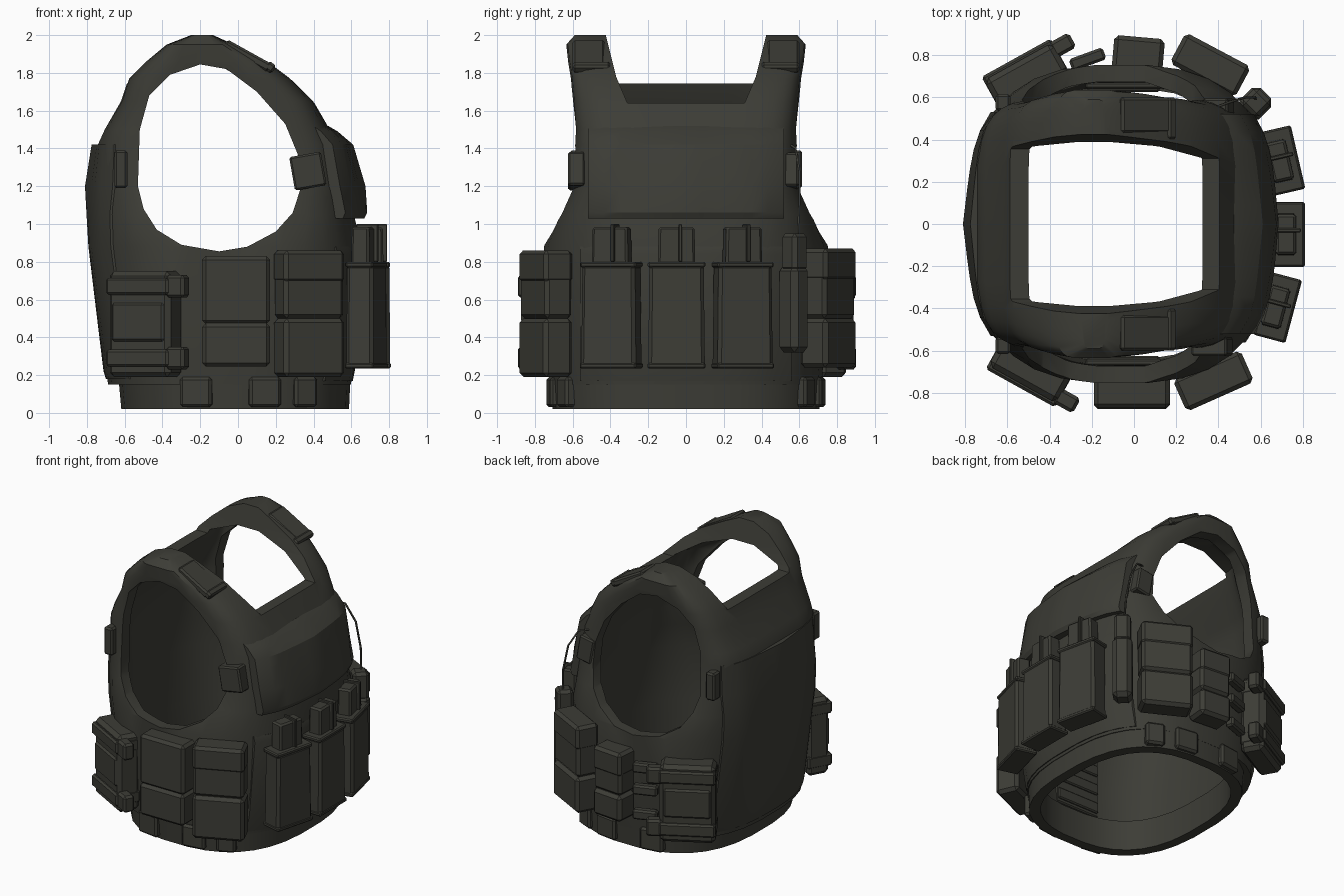
import bpy, bmesh
from math import cos, sin, pi, radians
from mathutils import Matrix, Euler, Vector

cube = bpy.data.objects.get("Cube")
if cube:
    bpy.data.objects.remove(cube, do_unlink=True)

fabric = bpy.data.materials.new("dark olive fabric")
fabric.use_nodes = True
COLOUR = (0.046, 0.046, 0.037, 1)
fabric.diffuse_color = COLOUR
fabric.node_tree.nodes["Principled BSDF"].inputs["Base Color"].default_value = COLOUR


def finish(name, bm, angle=30):
    bmesh.ops.recalc_face_normals(bm, faces=bm.faces)
    mesh = bpy.data.meshes.new(name)
    bm.to_mesh(mesh)
    bm.free()
    mesh.materials.append(fabric)
    ob = bpy.data.objects.new(name, mesh)
    bpy.context.collection.objects.link(ob)
    smooth(ob, angle)
    return ob


def smooth(ob, angle=30):
    bpy.ops.object.select_all(action='DESELECT')
    ob.select_set(True)
    bpy.context.view_layer.objects.active = ob
    bpy.ops.object.shade_smooth_by_angle(angle=radians(angle))


def loft(name, rings, angle=30):
    """Closed solid through rings of equal point count."""
    bm = bmesh.new()
    loops = [[bm.verts.new(p) for p in ring] for ring in rings]
    n = len(loops[0])
    for a, b in zip(loops, loops[1:]):
        for i in range(n):
            j = (i + 1) % n
            bm.faces.new((a[i], a[j], b[j], b[i]))
    bm.faces.new(loops[0])
    bm.faces.new(loops[-1])
    return finish(name, bm, angle)


def oval(z, back, front, w, n, wedge=0, sides=32):
    """Rounded-square ring at height z; wedge makes the front and back slightly pointed."""
    c, a = (front + back) / 2, (front - back) / 2
    ring = []
    for i in range(sides):
        t = 2 * pi * (i + 0.5) / sides
        x, y = cos(t), sin(t)
        p = 2 / n
        py = w * abs(y) ** p * (1 if y > 0 else -1)
        ring.append((c + (a - wedge * abs(py)) * abs(x) ** p * (1 if x > 0 else -1), py, z))
    return ring


def box(name, pos, size, yaw=0, pitch=0, bevel=0.015, top=1.0, offset=(0, 0, 0)):
    """Bevelled box; local x points outward, top scales the upper end."""
    bm = bmesh.new()
    bmesh.ops.create_cube(bm, size=1)
    for v in bm.verts:
        s = top if v.co.z > 0 else 1
        v.co = Vector((v.co.x * size[0] * s, v.co.y * size[1] * s, v.co.z * size[2]))
        v.co += Vector(offset)
    bmesh.ops.bevel(bm, geom=bm.edges[:], offset=bevel, segments=1, affect='EDGES')
    bm.transform(Matrix.Translation(pos) @ Euler((0, radians(pitch), radians(yaw))).to_matrix().to_4x4())
    return finish(name, bm, 25)


def cut(ob, cutter):
    cutter.hide_render = True
    mod = ob.modifiers.new("cut", 'BOOLEAN')
    mod.operation, mod.solver, mod.object = 'DIFFERENCE', 'EXACT', cutter
    bpy.context.view_layer.objects.active = ob
    bpy.ops.object.modifier_apply(modifier=mod.name)
    bpy.data.objects.remove(cutter, do_unlink=True)


# Vest shell: height, back x, front x, half width, squareness, wedge
ROWS = [(.15, -.69, .60, .72, 2.7, 0), (.5, -.74, .65, .75, 2.6, 0), (.88, -.78, .66, .755, 2.7, 0),
        (1.05, -.79, .63, .68, 3.8, .08), (1.2, -.80, .62, .61, 5, .12), (1.42, -.77, .56, .595, 6, .1),
        (1.5, -.72, .50, .59, 6, .05), (1.65, -.62, .40, .60, 6, 0), (1.77, -.58, .28, .61, 6, 0),
        (1.86, -.49, .16, .625, 6, 0), (1.95, -.38, -.02, .635, 6, 0), (2.0, -.25, -.13, .59, 6, 0)]
vest = loft("vest_shell", [oval(*r) for r in ROWS])
T = 0.08
hollow = [oval(z, b + T, f - T, w - T, n, k) for z, b, f, w, n, k in ROWS if z < 1.7]
hollow[0] = [(x, y, 0) for x, y, z in hollow[0]]
hollow += [oval(1.77, -.49, .13, .53, 6), oval(1.85, -.28, -.1, .53, 6)]
cut(vest, loft("hollow_cutter", hollow))

# Arm openings
ARM = [(-.2, 1.845), (-.06, 1.82), (.1, 1.7), (.25, 1.53), (.32, 1.36), (.335, 1.2), (.29, 1.06),
       (.2, .96), (.05, .88), (-.1, .855), (-.3, .89), (-.43, .97), (-.5, 1.08), (-.53, 1.2),
       (-.52, 1.5), (-.47, 1.68), (-.36, 1.79)]
cut(vest, loft("arm_cutter", [[(x, s, z) for x, z in ARM] for s in (-1, 1)]))

# Neck opening, lower at the chest than at the back
for low, half, x0, x1 in ((1.64, .31, -.15, 1), (1.745, .355, -1, -.1)):
    edge = [(half, low), (.37, 1.78), (.4, 1.9), (.45, 2.1)]
    neck = edge + [(-y, z) for y, z in reversed(edge)]
    cut(vest, loft("neck_cutter", [[(x, y, z) for y, z in neck] for x in (x0, x1)]))
smooth(vest)


def shell_x(z, y, side):
    """x of the shell's outside at height z and width y."""
    for a, b in zip(ROWS, ROWS[1:]):
        if a[0] <= z <= b[0]:
            t = (z - a[0]) / (b[0] - a[0])
            _, back, front, w, n, k = [p + (q - p) * t for p, q in zip(a, b)]
            reach = (front - back) / 2 - k * abs(y)
            return (front + back) / 2 + side * reach * (1 - min(1, abs(y) / w) ** n) ** (1 / n)


def panel(name, side, half, levels):
    """Curved slab lying on the shell, with a thickness per level."""
    ys = [half * (i / 6 - 1) for i in range(13)]
    rings = []
    for z, thick in levels:
        rings.append([(shell_x(z, y, side) + side * thick, y, z) for y in ys] +
                     [(shell_x(z, y, side) - side * .03, y, z) for y in reversed(ys)])
    return loft(name, rings)


panel("chest_flap", 1, .52, [(1.03, .035), (1.06, .055), (1.2, .055), (1.42, .05), (1.49, .02), (1.52, -.01)])
panel("back_panel", -1, .53, [(.18, .005), (.22, .012), (.88, .012), (1.05, .012), (1.2, .01), (1.42, .005)])
panel("chest_placard", 1, .56, [(.17, .005), (.3, .012), (.84, .012), (.88, .0)])

# Waist belt
belt = loft("waist_belt", [oval(.02, -.62, .59, .71, 2.6), oval(.24, -.64, .60, .725, 2.6)])
cut(belt, loft("belt_cutter", [oval(z, -.55, .52, .64, 2.6) for z in (-.1, .5)]))
smooth(belt)

# Chest magazine pouches
for tag, pos, yaw in (("left", (.70, .3, 0), 13), ("middle", (.73, -.05, 0), 0), ("right", (.68, -.395, 0), -15)):
    box(tag + "_chest_pouch", pos, (.15, .30, .55), yaw, bevel=.018, top=.96, offset=(0, 0, .51))
    box(tag + "_pouch_rim", pos, (.15, .305, .03), yaw, bevel=.008, offset=(0, 0, .785))
    box(tag + "_pouch_base", pos, (.158, .308, .03), yaw, bevel=.008, offset=(0, 0, .25))
    box(tag + "_magazine", pos, (.10, .20, .25), yaw, bevel=.012, top=.95, offset=(-.01, 0, .86))
    box(tag + "_pull_cord", pos, (.12, .02, .2), yaw, bevel=.005, offset=(0, .02, .9))


def strapped_pouch(tag, pos, yaw, inner):
    """Packed pouch held by two bands; inner is the clip side."""
    box(tag + "_body", pos, (.16, .37, .56), yaw, bevel=.025, offset=(0, 0, .47))
    box(tag + "_bulge", pos, (.17, .35, .24), yaw, bevel=.03, offset=(.008, 0, .48))
    for i, z in enumerate((.29, .67)):
        box(f"{tag}_band_{i + 1}", pos, (.18, .375, .09), yaw, bevel=.012, offset=(.01, 0, z))
        box(f"{tag}_clip_{i + 1}", pos, (.08, .11, .12), yaw, bevel=.015, offset=(.045, inner * .22, z))


def lidded_pouch(tag, pos, yaw, width, low, high, seam):
    """Flat pouch with a lower half, middle and lid."""
    box(tag + "_lower", pos, (.165, width, seam - low), yaw, bevel=.022, offset=(.003, 0, (low + seam) / 2))
    box(tag + "_upper", pos, (.155, width * .98, high - seam), yaw, bevel=.02, offset=(0, 0, (high + seam) / 2))
    box(tag + "_lid", pos, (.165, width, .17), yaw, bevel=.02, offset=(.003, 0, high - .085))


# Side pouches
strapped_pouch("right_strapped_pouch", (-.49, -.69, 0), -119, 1)
strapped_pouch("left_strapped_pouch", (-.51, .70, 0), 119, -1)
box("right_flat_pouch", (-.01, -.795, .65), (.155, .36, .36), -90, bevel=.02)
box("right_flat_pouch_lower", (-.01, -.797, .36), (.16, .36, .23), -90, bevel=.02)
lidded_pouch("right_front_pouch", (.375, -.74, 0), -66, .35, .19, .86, .5)
lidded_pouch("left_front_pouch", (.36, .75, 0), 62, .35, .24, .87, .5)
lidded_pouch("left_narrow_pouch", (.02, .8, 0), 85, .24, .26, .76, .45)
for i, z in enumerate((.32, .5, .66)):
    box(f"left_webbing_loop_{i + 1}", (-.22, .78, z), (.06, .17, .07), 110, bevel=.012)

# Radio pouch, radio and whip antenna
box("radio_pouch", (.575, .57, .55), (.14, .13, .46), 45, bevel=.03)
box("radio", (.58, .575, .85), (.11, .11, .2), 45, bevel=.02)
curve = bpy.data.curves.new("antenna", 'CURVE')
curve.dimensions = '3D'
curve.bevel_depth, curve.bevel_resolution = .007, 0
line = curve.splines.new('POLY')
PATH = [(.58, .59, .92), (.57, .6, 1.1), (.53, .6, 1.28), (.46, .58, 1.4), (.38, .55, 1.42)]
line.points.add(len(PATH) - 1)
for point, co in zip(line.points, PATH):
    point.co = (*co, 1)
curve.materials.append(fabric)
bpy.context.collection.objects.link(bpy.data.objects.new("antenna", curve))

# Mirrored strap fittings, belt tabs and inner webbing
for tag, s in (("right", -1), ("left", 1)):
    box(tag + "_shoulder_pad", (.05, s * .515, 1.89), (.27, .17, .05), pitch=29, bevel=.012)
    box(tag + "_shoulder_buckle", (.17, s * .5, 1.83), (.05, .2, .05), pitch=38, bevel=.012)
    box(tag + "_back_buckle", (-.62, s * .575, 1.29), (.07, .08, .2), bevel=.012)
    for i, (x, y, w, yaw) in enumerate(((-.22, .695, .17, 8), (.14, .695, .17, -8), (.35, .63, .13, -24))):
        box(f"{tag}_belt_tab_{i + 1}", (x, s * y, .11), (w, .07, .16), s * yaw, bevel=.015)
    box(tag + "_inner_panel", (-.05, s * .655, .53), (.36, .03, .55), bevel=.008)
    for i in range(4):
        box(f"{tag}_inner_webbing_{i + 1}", (-.05, s * .64, .32 + i * .14), (.34, .03, .08), bevel=.008)
box("right_strap_buckle", (.37, -.58, 1.28), (.17, .09, .18), pitch=-10, bevel=.01)
box("left_strap_buckle", (.4, .555, 1.28), (.12, .08, .18), pitch=-10, bevel=.01)
